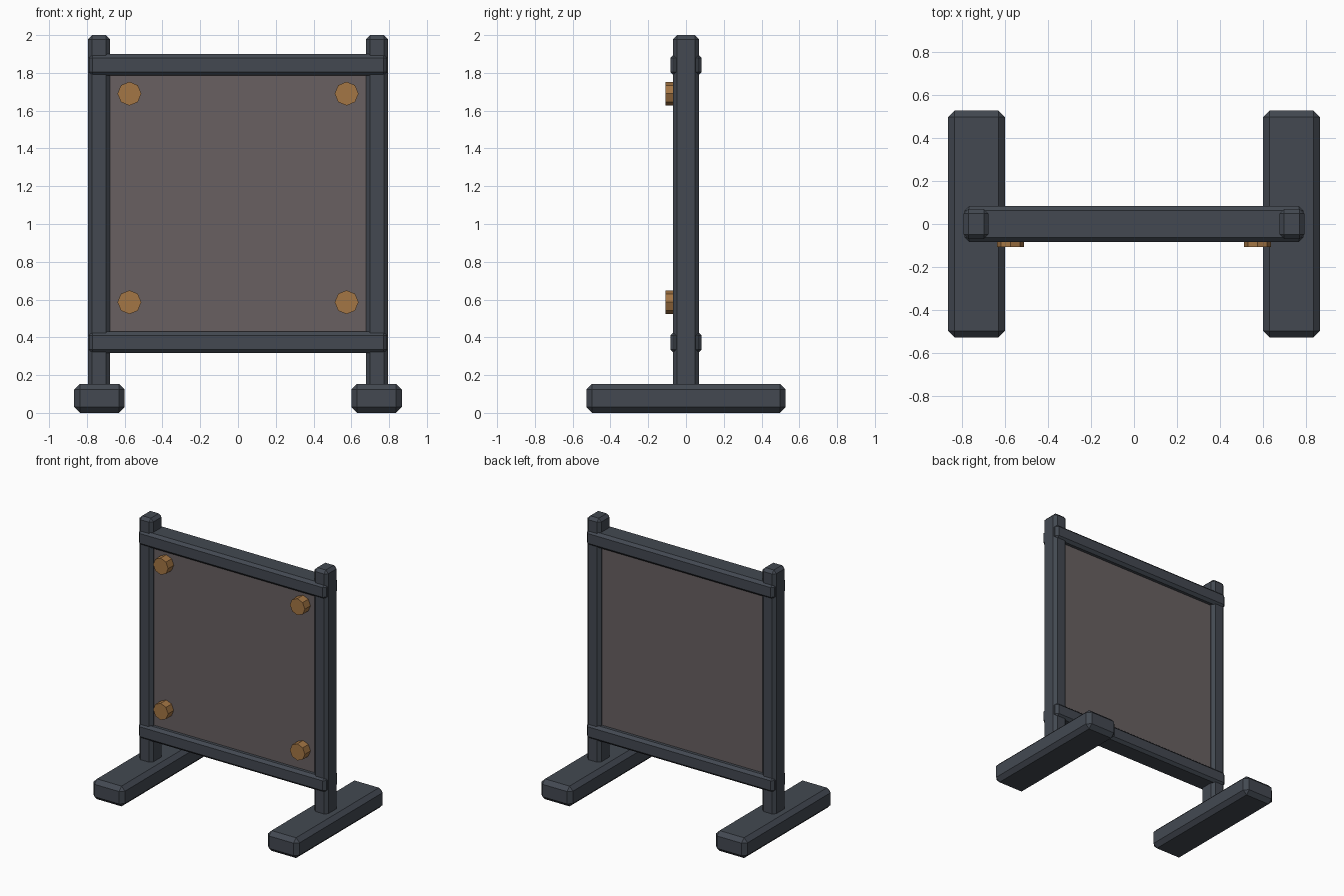
import bpy
import math

cube = bpy.data.objects.get("Cube")
if cube:
    bpy.data.objects.remove(cube, do_unlink=True)


def material(name, rgb):
    mat = bpy.data.materials.new(name)
    mat.use_nodes = True
    mat.diffuse_color = (*rgb, 1)
    mat.node_tree.nodes["Principled BSDF"].inputs["Base Color"].default_value = (*rgb, 1)
    return mat


slate = material("slate_frame", (0.056, 0.066, 0.083))
taupe = material("taupe_panel", (0.140, 0.118, 0.121))
bronze = material("bronze_bolt", (0.37, 0.18, 0.058))


def box(name, center, size, mat, bevel=0):
    """Box with single-segment chamfered edges."""
    bpy.ops.mesh.primitive_cube_add(size=1, location=center)
    obj = bpy.context.object
    obj.name = name
    obj.scale = size
    bpy.ops.object.transform_apply(location=False, rotation=False, scale=True)
    obj.data.materials.append(mat)
    if bevel:
        mod = obj.modifiers.new("chamfer", "BEVEL")
        mod.width = bevel
        mod.segments = 1
    return obj


def bolt(name, x, z):
    """Eight-sided bolt head standing on the panel front."""
    bpy.ops.mesh.primitive_cylinder_add(
        vertices=8, radius=0.063, depth=0.078,
        location=(x, -0.069, z), rotation=(math.pi / 2, 0, 0))
    obj = bpy.context.object
    obj.name = name
    obj.data.materials.append(bronze)


# Feet, posts and bolts on both sides
for side, s in (("left", 1), ("right", -1)):
    box(side + "_foot", (s * 0.734, 0, 0.077), (0.266, 1.056, 0.154), slate, 0.03)
    box(side + "_post", (s * 0.736, 0, 1.05), (0.116, 0.14, 1.9), slate, 0.022)
    bolt(side + "_upper_bolt", s * 0.575, 1.69)
    bolt(side + "_lower_bolt", s * 0.575, 0.586)

# Cross rails
for name, z in (("lower_rail", 0.373), ("upper_rail", 1.842)):
    box(name, (0, 0, z), (1.58, 0.166, 0.114), slate, 0.02)

# Board between the rails
box("panel", (0, 0, 1.108), (1.42, 0.08, 1.47), taupe)
